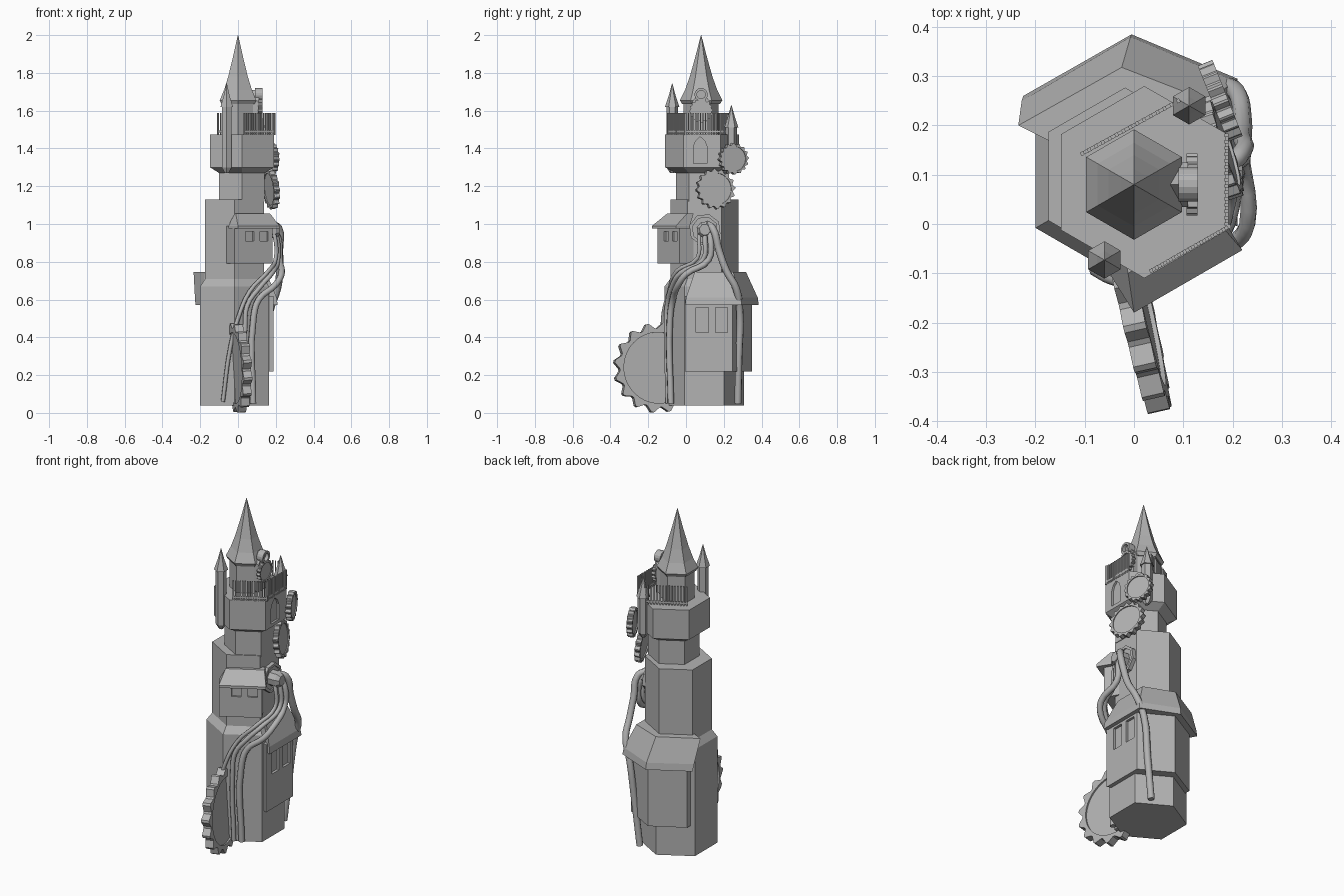
import bpy, bmesh
from math import sin, cos, pi, radians
from mathutils import Vector, Matrix

if "Cube" in bpy.data.objects:
    bpy.data.objects.remove(bpy.data.objects["Cube"])

stone = bpy.data.materials.new("stone grey")
stone.use_nodes = True
GREY = (0.45, 0.45, 0.45, 1)
stone.diffuse_color = GREY
stone.node_tree.nodes["Principled BSDF"].inputs["Base Color"].default_value = GREY


def add_object(name, bm, matrix=None):
    bmesh.ops.recalc_face_normals(bm, faces=bm.faces)
    mesh = bpy.data.meshes.new(name)
    bm.to_mesh(mesh)
    bm.free()
    mesh.materials.append(stone)
    obj = bpy.data.objects.new(name, mesh)
    if matrix:
        obj.matrix_world = matrix
    bpy.context.collection.objects.link(obj)
    return obj


def loft(name, loops, matrix=None):
    """Skin matching point loops and cap both ends."""
    bm = bmesh.new()
    rings = [[bm.verts.new(p) for p in loop] for loop in loops]
    n = len(rings[0])
    for a, b in zip(rings, rings[1:]):
        for i in range(n):
            j = (i + 1) % n
            bm.faces.new((a[i], a[j], b[j], b[i]))
    bm.faces.new(rings[0])
    bm.faces.new(rings[-1])
    return add_object(name, bm, matrix)


def at_height(points, z):
    return [(x, y, z) for x, y in points]


def prism(name, points, z0, z1, matrix=None):
    return loft(name, [at_height(points, z0), at_height(points, z1)], matrix)


def ring(r, z, sides=6, centre=(0, 0), turn=pi / 6):
    return [(centre[0] + r * cos(2 * pi * i / sides + turn),
             centre[1] + r * sin(2 * pi * i / sides + turn), z) for i in range(sides)]


def tower(name, centre, profile):
    """Six sided tower from (radius, height) pairs."""
    return loft(name, [ring(r, z, centre=centre) for r, z in profile])


def facing(origin, normal):
    """Frame with local z along the normal, local y upward."""
    z = Vector(normal).normalized()
    x = Vector((0, 0, 1)).cross(z).normalized()
    y = z.cross(x)
    rot = Matrix((x, y, z)).transposed().to_4x4()
    return Matrix.Translation(origin) @ rot


def rect(w, h):
    return [(-w / 2, -h / 2), (w / 2, -h / 2), (w / 2, h / 2), (-w / 2, h / 2)]


def cut_window(wall, origin, normal, points, depth=0.015):
    cutter = prism("window_cutter", points, -depth, 0.02, facing(origin, normal))
    cutter.hide_render = True
    cutter.hide_set(True)
    mod = wall.modifiers.new("window", 'BOOLEAN')
    mod.object = cutter
    mod.solver = 'EXACT'
    bpy.context.view_layer.update()
    bpy.context.view_layer.objects.active = wall
    bpy.ops.object.modifier_apply(modifier=mod.name)
    bpy.data.objects.remove(cutter)


def gear(name, origin, normal, radius, thick, teeth, spin=0.0):
    """Toothed wheel with recessed faces."""
    def toothed(z):
        pts = []
        for i in range(teeth * 4):
            r = radius if i % 4 < 2 else radius * 0.88
            a = 2 * pi * (i + (0.2 if i % 4 in (0, 2) else -0.2)) / (teeth * 4) + spin
            pts.append((r * cos(a), r * sin(a), z))
        return pts
    n, h = teeth * 4, thick / 2
    inner = radius * 0.79
    loops = [ring(inner, -h * 0.6, n, turn=spin), ring(inner, -h, n, turn=spin),
             toothed(-h), toothed(h),
             ring(inner, h, n, turn=spin), ring(inner, h * 0.6, n, turn=spin)]
    return loft(name, loops, facing(origin, normal))


def pipe(name, points, radius):
    curve = bpy.data.curves.new(name, 'CURVE')
    curve.dimensions = '3D'
    curve.bevel_depth = radius
    curve.bevel_resolution = 2
    curve.resolution_u = 4
    curve.use_fill_caps = True
    spline = curve.splines.new('BEZIER')
    spline.bezier_points.add(len(points) - 1)
    for bp, p in zip(spline.bezier_points, points):
        bp.co = p
        bp.handle_left_type = bp.handle_right_type = 'AUTO'
    curve.materials.append(stone)
    obj = bpy.data.objects.new(name, curve)
    bpy.context.collection.objects.link(obj)
    bpy.ops.object.select_all(action='DESELECT')
    obj.select_set(True)
    bpy.context.view_layer.objects.active = obj
    bpy.ops.object.convert(target='MESH')
    bpy.ops.object.shade_smooth_by_angle(angle=radians(50))


# Main stacked tower
LOW, HIGH, TOP = (-0.018, 0.097), (0.021, 0.085), (0, 0.08)
tower("base", LOW, [(0.21, 0.04), (0.21, 0.67), (0.18, 0.71)])
tower("middle_tower", LOW, [(0.18, 0.68), (0.18, 1.13)])
tower("neck", HIGH, [(0.139, 1.12), (0.139, 1.3)])
gallery = tower("gallery", HIGH, [(0.14, 1.27), (0.195, 1.3), (0.195, 1.475)])
tower("lantern", TOP, [(0.093, 1.46), (0.093, 1.66)])
tower("spire", TOP, [(0.1, 1.635), (0.112, 1.655), (0.085, 1.71), (0.06, 1.78),
                     (0.032, 1.88), (0.001, 2.0)])
arch = [(-0.036, -0.07), (0.036, -0.07), (0.036, 0.02), (0.024, 0.05), (0, 0.072),
        (-0.024, 0.05), (-0.036, 0.02)]
cut_window(gallery, (0.19, 0.075, 1.39), (1, 0, 0), arch, 0.012)

# Annex wrapped around the rear and +x side
annex = prism("annex", [(0.187, -0.005), (0.187, 0.247), (0.005, 0.35),
                        (-0.18, 0.247), (-0.18, 0.19)], 0.22, 0.62)
for y in (0.085, 0.188):
    cut_window(annex, (0.187, y, 0.492), (1, 0, 0), rect(0.066, 0.132))
eave = [(0.21, -0.005), (0.21, 0.295), (-0.005, 0.385), (-0.225, 0.26), (-0.19, 0.2)]
crown = [(0.15, 0.045), (0.15, 0.25), (-0.025, 0.318), (-0.235, 0.2), (-0.175, 0.17)]
lip = [(0.205, 0), (0.205, 0.29), (-0.007, 0.38), (-0.228, 0.25), (-0.19, 0.2)]
loft("annex_roof", [at_height(eave, 0.57), at_height(lip, 0.61), at_height(crown, 0.745)])

# Small house on the front wall
out = Vector((0.5, -0.866, 0))
house = prism("house", [(-0.018, -0.15), (0.182, -0.035), (0.14, 0.04), (-0.06, -0.06)],
              0.79, 0.99)
for x in (0.062, 0.138):
    cut_window(house, (x, -0.15 + (x + 0.018) * 0.575, 0.935), out, rect(0.05, 0.05), 0.012)
house_eave = [(0, -0.18), (0.22, -0.053), (0.175, 0.02), (-0.05, -0.1)]
house_ridge = [(-0.012, -0.1), (0.17, 0.005), (0.15, 0.04), (-0.02, -0.06)]
loft("house_roof", [at_height(house_eave, 0.975), at_height(house_eave, 0.99),
                    at_height(house_ridge, 1.055)])

# Corner turrets
for name, c, z0, z1, tip in (("front_turret", (-0.06, -0.073), 1.3, 1.62, 1.745),
                             ("rear_turret", (0.112, 0.24), 1.3, 1.51, 1.63)):
    tower(name, c, [(0.012, z0 - 0.03), (0.03, z0), (0.03, z1), (0.038, z1),
                    (0.018, z1 + 0.06), (0.001, tip)])

# Railings on the gallery
for name, a, b in (("rear_railing", (-0.105, 0.143), (0.09, 0.25)),
                   ("side_railing", (0.188, 0.0), (0.188, 0.18)),
                   ("front_railing", (0.035, -0.095), (0.193, -0.005))):
    a, b = Vector((*a, 0)), Vector((*b, 0))
    along = (b - a).normalized()
    bm = bmesh.new()
    frame = Matrix((along, Vector((-along.y, along.x, 0)), Vector((0, 0, 1))))
    rot = frame.transposed().to_4x4()

    def bar(pos, size):
        m = Matrix.Translation(pos) @ rot @ Matrix.Diagonal((*size, 1))
        bmesh.ops.create_cube(bm, size=1, matrix=m)
    for i in range(15):
        bar(a.lerp(b, i / 14) + Vector((0, 0, 1.53)), (0.007, 0.008, 0.115))
    bar((a + b) / 2 + Vector((0, 0, 1.49)), ((b - a).length, 0.007, 0.012))
    add_object(name, bm)

# Gabled dormer with its clock wheel and ring
gable = [(-0.045, -0.1), (0.045, -0.1), (0.045, 0.06), (0, 0.12), (-0.045, 0.06)]
prism("dormer", gable, 0, 0.045, facing((0.065, 0.08, 1.59), (1, 0, 0)))
gear("dormer_gear", (0.118, 0.08, 1.6), (1, 0, 0), 0.063, 0.022, 16)
loft("dormer_ring", [ring(0.022, 0, 16), ring(0.022, 0.02, 16), ring(0.035, 0.02, 16),
                     ring(0.035, -0.02, 16)], facing((0.11, 0.08, 1.685), (1, 0, 0)))

# Large wheels
gear("great_gear", (0.0, -0.15, 0.238), (0.97, 0.22, 0.05), 0.238, 0.046, 16, 0.2)
gear("neck_gear", (0.175, 0.155, 1.185), (0.94, 0.3, 0.1), 0.107, 0.03, 16)
gear("gallery_gear", (0.175, 0.25, 1.345), (0.93, 0.37, 0), 0.083, 0.032, 16)

# Pipe hub on the side wall
hub = facing((0.13, 0.1, 0.97), (1, 0, 0))
loft("hub_plate", [ring(0.085, 0, 8), ring(0.085, 0.03, 8), ring(0.068, 0.03, 8),
                   ring(0.068, 0.022, 8)], hub)
loft("hub_collar", [ring(0.045, 0.01, 8), ring(0.045, 0.07, 8), ring(0.03, 0.09, 8)], hub)

# Pipes running down the walls
pipe("front_pipe_outer", [(0.18, 0.12, 0.98), (0.215, 0.13, 0.92), (0.22, 0.12, 0.81),
                          (0.23, -0.0, 0.735), (0.2, -0.04, 0.68), (0.11, -0.07, 0.6),
                          (0.082, -0.085, 0.5), (0.08, -0.08, 0.05)], 0.017)
pipe("front_pipe_middle", [(0.18, 0.1, 0.99), (0.205, 0.1, 0.93), (0.21, 0.09, 0.81),
                           (0.18, -0.03, 0.74), (0.12, -0.075, 0.67), (0.05, -0.1, 0.57),
                           (0.038, -0.105, 0.47), (0.04, -0.095, 0.05)], 0.013)
pipe("front_pipe_inner", [(0.17, 0.08, 0.99), (0.195, 0.07, 0.93), (0.2, 0.06, 0.82),
                          (0.16, -0.05, 0.75), (0.06, -0.09, 0.64), (0.0, -0.122, 0.5),
                          (-0.04, -0.115, 0.35), (-0.08, -0.095, 0.06)], 0.011)
pipe("rear_pipe", [(0.18, 0.11, 1.0), (0.215, 0.14, 0.98), (0.22, 0.175, 0.86),
                   (0.22, 0.215, 0.75), (0.21, 0.265, 0.66), (0.17, 0.285, 0.54),
                   (0.14, 0.28, 0.3), (0.11, 0.275, 0.05)], 0.019)
